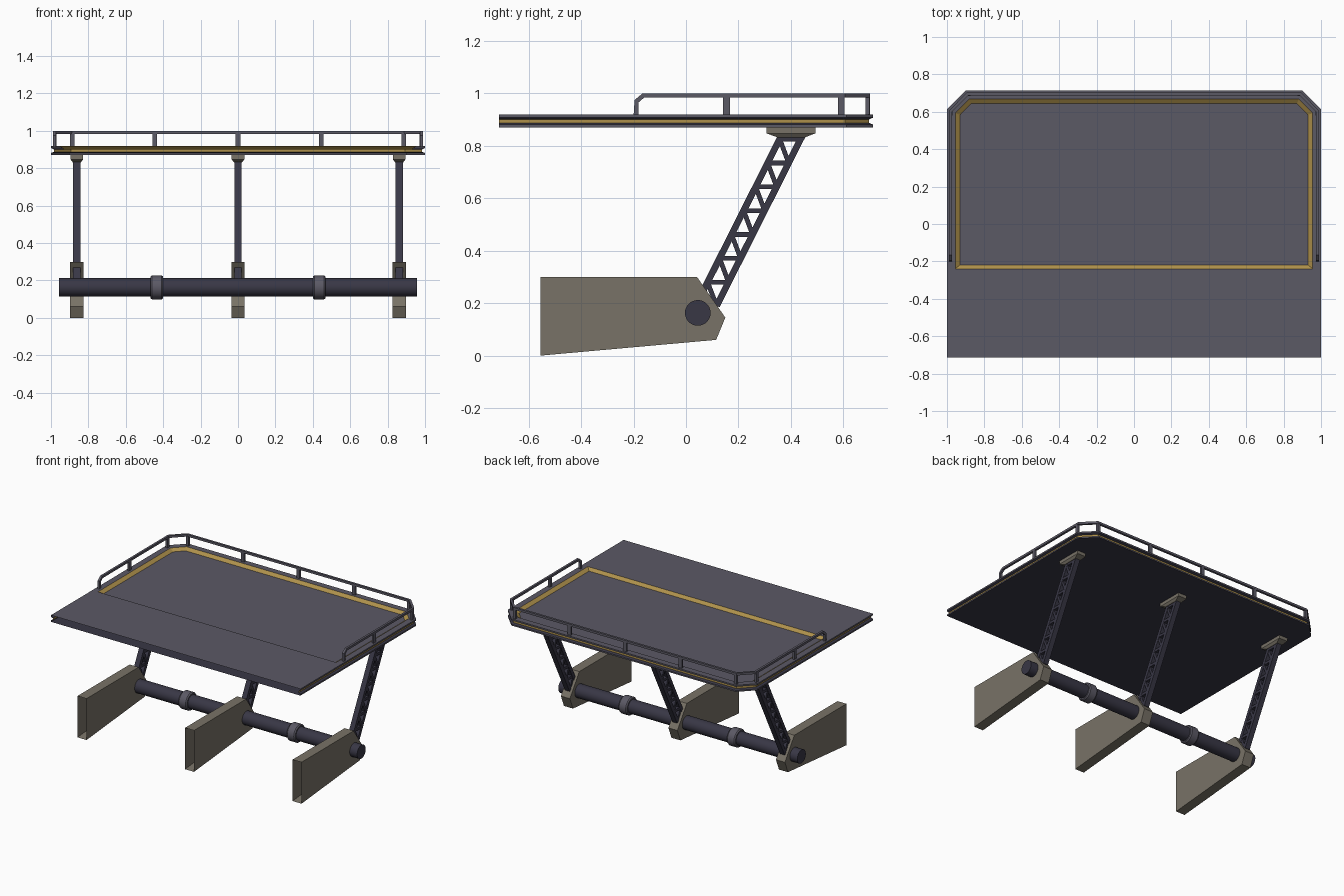
import bpy, bmesh, math
from mathutils import Vector

if "Cube" in bpy.data.objects:
    bpy.data.objects.remove(bpy.data.objects["Cube"])


def material(name, rgb):
    m = bpy.data.materials.new(name)
    m.diffuse_color = (*rgb, 1)
    m.use_nodes = True
    m.node_tree.nodes["Principled BSDF"].inputs["Base Color"].default_value = m.diffuse_color
    return m


GREY = material("deck_grey", (0.105, 0.1, 0.13))
DARK = material("dark_metal", (0.04, 0.038, 0.06))
TAN = material("tan_metal", (0.19, 0.17, 0.135))
GOLD = material("gold_trim", (0.42, 0.28, 0.07))


def finish(bm, name, *mats, smooth=False):
    bmesh.ops.recalc_face_normals(bm, faces=bm.faces)
    me = bpy.data.meshes.new(name)
    bm.to_mesh(me)
    bm.free()
    ob = bpy.data.objects.new(name, me)
    bpy.context.collection.objects.link(ob)
    for m in mats:
        me.materials.append(m)
    if smooth:
        bpy.ops.object.select_all(action='DESELECT')
        ob.select_set(True)
        bpy.context.view_layer.objects.active = ob
        bpy.ops.object.shade_smooth_by_angle(angle=math.radians(35))
    return ob


def loop(bm, d, z, front):
    """Deck outline with clipped rear corners, inset by d."""
    right = [(1 - d, front), (1 - d, 0.612 - 0.414 * d), (0.9 - 0.414 * d, 0.714 - d)]
    pts = right + [(-x, y) for x, y in reversed(right)]
    return [bm.verts.new((x, y, z)) for x, y in pts]


def bridge(bm, a, b, mat=0, closed=True):
    n = len(a)
    for i in range(n if closed else n - 1):
        j = (i + 1) % n
        bm.faces.new((a[i], a[j], b[j], b[i])).material_index = mat


def prism(bm, pts, x0, x1, open_last=False):
    """Extrude a (y, z) polygon along x; optionally leave the last edge open."""
    a = [bm.verts.new((x0, y, z)) for y, z in pts]
    b = [bm.verts.new((x1, y, z)) for y, z in pts]
    bm.faces.new(a)
    bm.faces.new(b[::-1])
    bridge(bm, a, b, closed=not open_last)


def bar(bm, p, q, w, x0, x1):
    """Flat bar of width w between two (y, z) points."""
    p, q = Vector(p), Vector(q)
    d = (q - p).normalized() * w / 2
    n = Vector((-d.y, d.x))
    prism(bm, [p + n, q + n, q - n, p - n], x0, x1)


def lathe_x(name, profile, mat, y=0.045, z=0.163, n=28):
    bm = bmesh.new()
    rings = [[bm.verts.new((x, y + r * math.cos(2 * math.pi * k / n),
                            z + r * math.sin(2 * math.pi * k / n))) for k in range(n)]
             for x, r in profile]
    for a, b in zip(rings, rings[1:]):
        bridge(bm, a, b)
    bm.faces.new(rings[0])
    bm.faces.new(rings[-1])
    finish(bm, name, mat, smooth=True)


# Platform: grooved rim open at the front, recessed deck with gold sloped border
bm = bmesh.new()
F = -0.714
rim = [loop(bm, d, z, F) for d, z in
       [(0, 0.919), (0, 0.908), (0.015, 0.901), (0.015, 0.888), (0, 0.881), (0, 0.871)]]
for i, (a, b) in enumerate(zip(rim, rim[1:])):
    bridge(bm, a, b, mat=(0, 2, 1, 2, 0)[i], closed=False)
bm.faces.new(rim[-1]).material_index = 2
edge = loop(bm, 0.045, 0.919, -0.24)
floor = loop(bm, 0.07, 0.901, -0.218)
bridge(bm, rim[0], edge)
bridge(bm, edge, floor, mat=1)
bm.faces.new(floor)
finish(bm, "platform", GREY, GOLD, DARK)

# Guard rail: top bar following the outline, with bent-down front ends
bm = bmesh.new()
ring = [loop(bm, d, z, -0.16) for d, z in
        [(0.012, 1.0), (0.012, 0.984), (0.028, 0.984), (0.028, 1.0)]]
for i in range(4):
    bridge(bm, ring[i], ring[(i + 1) % 4], closed=False)
for s in (1, -1):
    prism(bm, [(-0.2, 0.915), (-0.196, 0.975), (-0.166, 1.0), (-0.16, 1.0),
               (-0.16, 0.984), (-0.182, 0.965), (-0.182, 0.915)], s * 0.972, s * 0.988)
finish(bm, "guard_rail", GREY)

# Rail posts
bm = bmesh.new()
posts = [(0, 0.694, 0.026, 0.014), (0.445, 0.694, 0.026, 0.014), (0.886, 0.692, 0.022, 0.016),
         (0.979, 0.592, 0.016, 0.024), (0.98, 0.155, 0.014, 0.026)]
for x, y, w, d in posts:
    for s in ((1, -1) if x else (1,)):
        prism(bm, [(y - d / 2, 0.915), (y + d / 2, 0.915), (y + d / 2, 0.988), (y - d / 2, 0.988)],
              s * x - w / 2, s * x + w / 2)
finish(bm, "rail_posts", GREY)

# Cross tube with two collars
lathe_x("cross_tube", [(-0.958, 0.049), (0.958, 0.049)], DARK)
for side, x in (("left", -0.434), ("right", 0.434)):
    lathe_x(side + "_collar", [(x - 0.034, 0.05), (x - 0.034, 0.058), (x - 0.026, 0.064),
                               (x + 0.026, 0.064), (x + 0.034, 0.058), (x + 0.034, 0.05)], GREY)

for side, x in (("left", -0.862), ("middle", 0), ("right", 0.862)):
    # Base bracket: hollow plate box, open at the front
    bm = bmesh.new()
    prism(bm, [(-0.555, 0.3), (0.042, 0.3), (0.15, 0.145), (0.115, 0.06), (-0.555, 0)],
          x - 0.036, x + 0.036, open_last=True)
    finish(bm, side + "_base_bracket", TAN)

    # Lattice arm: two slanted chords with level rungs and diagonals
    bm = bmesh.new()
    x0, x1 = x - 0.019, x + 0.019
    left = lambda z: 0.362 + (z - 0.835) * 0.504
    right = lambda z: left(z) + 0.08
    for f in (left, right):
        bar(bm, (f(0.19), 0.19), (f(0.84), 0.84), 0.025, x0, x1)
    for i in range(7):
        z = 0.28 + 0.091 * i
        bar(bm, (left(z), z), (right(z), z), 0.018, x0 + 0.001, x1 - 0.001)
        t = min(z + 0.091, 0.835)
        if i < 6:
            bar(bm, (right(z), z), (left(t), t), 0.018, x0 + 0.002, x1 - 0.002)
    bar(bm, (right(0.19), 0.19), (left(0.28), 0.28), 0.018, x0 + 0.002, x1 - 0.002)
    finish(bm, side + "_lattice_arm", DARK)

    # Top mount: tapered pad under the deck
    bm = bmesh.new()
    rings = []
    for z, y0, y1, w in ((0.873, 0.307, 0.494, 0.034), (0.848, 0.307, 0.494, 0.034),
                         (0.832, 0.35, 0.452, 0.022)):
        rings.append([bm.verts.new((x + sx * w, y, z))
                      for sx, y in ((-1, y0), (1, y0), (1, y1), (-1, y1))])
    bridge(bm, rings[0], rings[1])
    bridge(bm, rings[1], rings[2])
    bm.faces.new(rings[0])
    bm.faces.new(rings[2])
    finish(bm, side + "_top_mount", TAN)
